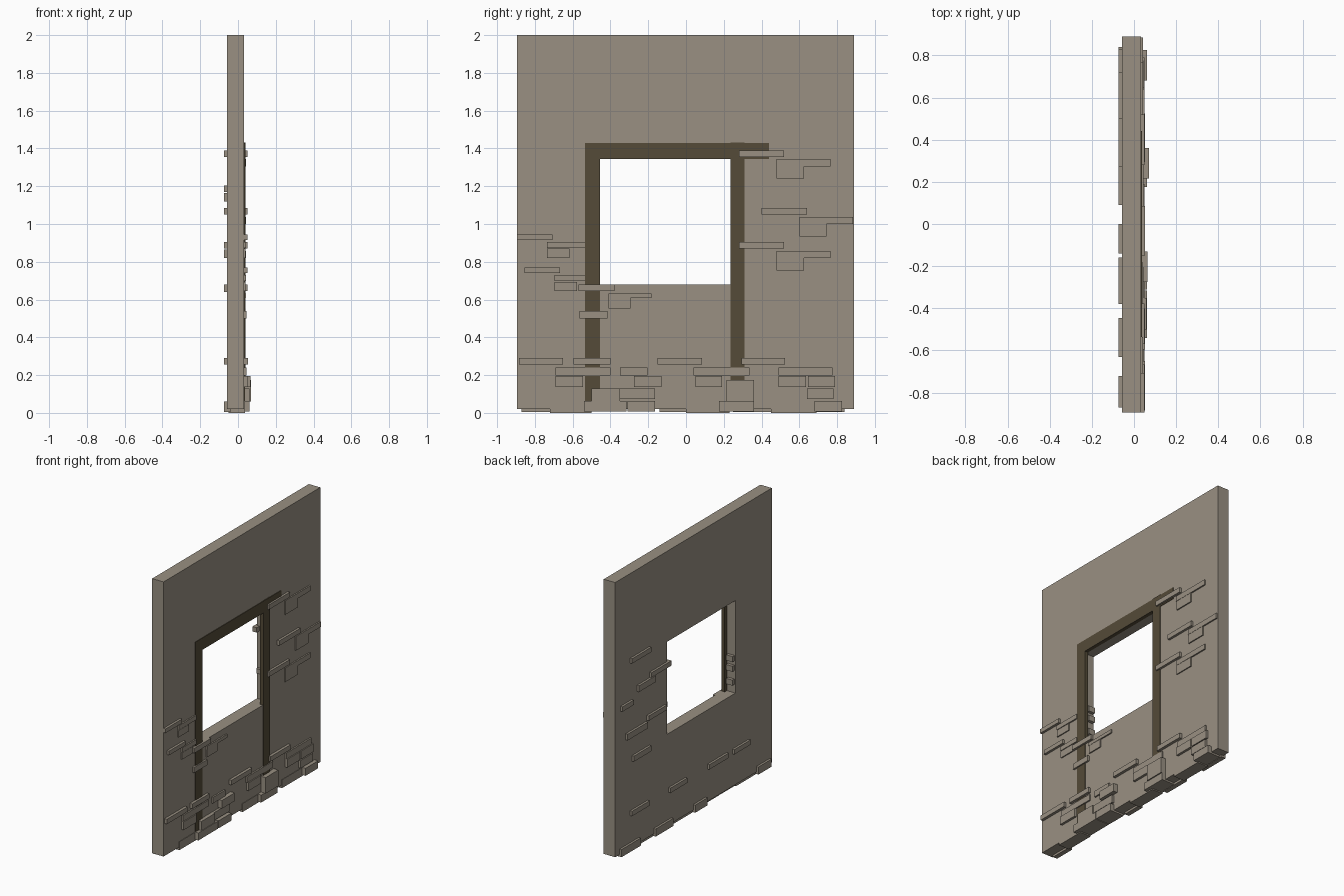
import bpy, bmesh


def material(name, rgb):
    m = bpy.data.materials.new(name)
    m.diffuse_color = (*rgb, 1)
    return m


PLASTER = material("warm grey plaster", (0.32, 0.28, 0.225))
WOOD = material("dark brown wood", (0.089, 0.07, 0.04))


def finish(name, bm, mat):
    bmesh.ops.recalc_face_normals(bm, faces=bm.faces)
    me = bpy.data.meshes.new(name)
    bm.to_mesh(me)
    bm.free()
    me.materials.append(mat)
    ob = bpy.data.objects.new(name, me)
    bpy.context.collection.objects.link(ob)


def add_box(bm, x0, x1, y0, y1, z0, z1):
    vs = bmesh.ops.create_cube(bm, size=1)["verts"]
    for v in vs:
        v.co = (x1 if v.co.x > 0 else x0,
                y1 if v.co.y > 0 else y0,
                z1 if v.co.z > 0 else z0)


# Wall: rectangular ring profile extruded through its thickness
bm = bmesh.new()


def rect(y0, y1, z0, z1):
    return [bm.verts.new((-0.058, y, z))
            for y, z in ((y0, z0), (y1, z0), (y1, z1), (y0, z1))]


outer = rect(-0.895, 0.89, 0.02, 2.0)
inner = rect(-0.48, 0.30, 0.68, 1.347)
ring = [bm.faces.new((outer[i], outer[(i + 1) % 4], inner[(i + 1) % 4], inner[i]))
        for i in range(4)]
ext = bmesh.ops.extrude_face_region(bm, geom=ring, use_keep_orig=True)
for v in ext["geom"]:
    if isinstance(v, bmesh.types.BMVert):
        v.co.x = 0.033
finish("wall", bm, PLASTER)

# Timber frame: lintel and two posts
for name, y0, y1, z0, z1, x1 in (
        ("lintel", -0.535, 0.44, 1.345, 1.43, 0.037),
        ("left_post", -0.535, -0.455, 0.04, 1.345, 0.037),
        ("right_post", 0.235, 0.31, 0.06, 1.432, 0.039)):
    bm = bmesh.new()
    add_box(bm, 0.01, x1, y0, y1, z0, z1)
    finish(name, bm, WOOD)


# Exposed stones in stepped clusters of three on the face
def cluster(bm, y, z, w=1.0, x=0.05):
    add_box(bm, -0.05, x, y, y + 0.24 * w, z, z + 0.035)
    add_box(bm, -0.05, x - 0.007, y + 0.2 * w, y + 0.485 * w, z - 0.05 * w ** 1.5, z - 0.012)
    add_box(bm, -0.05, x - 0.009, y + 0.2 * w, y + 0.345 * w, z - 0.115 * w, z - 0.05 * w ** 1.5)


bm = bmesh.new()
for y, z in ((0.28, 1.355), (0.40, 1.05), (0.28, 0.87)):
    cluster(bm, y, z)
cluster(bm, -0.57, 0.645, 0.8)
for y, z, d in ((-0.895, 0.915, 0.0), (-0.855, 0.74, 0.0)):
    add_box(bm, -0.05, 0.05, y, y + 0.188, z, z + 0.03)
    y2 = y + 0.16
    add_box(bm, -0.05, 0.043, y2, -0.535, z - 0.043, z - 0.01)
    add_box(bm, -0.05, 0.041, y2, y2 + 0.118, z - 0.095, z - 0.046)
add_box(bm, -0.05, 0.046, -0.565, -0.415, 0.50, 0.54)
for z in (0.91, 0.84, 0.74):
    add_box(bm, -0.05, 0.0, -0.55, -0.457, z, z + 0.04)
finish("upper_stones", bm, PLASTER)

# Lower courses, given as (y0, y1) spans per row
bm = bmesh.new()
rows = (
    (0.255, 0.29, 0.053, ((-0.885, -0.65), (-0.595, -0.40), (-0.15, 0.085), (0.295, 0.525))),
    (0.197, 0.24, 0.044, ((-0.69, -0.40), (-0.35, -0.205), (0.04, 0.335), (0.49, 0.775))),
    (0.137, 0.196, 0.05, ((-0.69, -0.545), (0.05, 0.19), (0.49, 0.635), (0.645, 0.79))),
    (0.137, 0.196, 0.065, ((-0.275, -0.13),)),
    (0.074, 0.13, 0.05, ((-0.35, -0.165), (0.64, 0.78))),
    (0.064, 0.13, 0.06, ((-0.50, -0.35),)),
    (0.06, 0.175, 0.07, ((0.215, 0.36),)),
    (0.008, 0.062, 0.062, ((-0.54, -0.315), (-0.31, -0.165), (0.175, 0.36), (0.68, 0.825))),
    (0.0, 0.06, 0.036, ((-0.72, -0.5), (0.0, 0.23), (0.45, 0.69))),
)
for z0, z1, x1, spans in rows:
    for y0, y1 in spans:
        add_box(bm, -0.05, x1, y0, y1, z0, z1)
finish("lower_stones", bm, PLASTER)

# Stones on the rear face
bm = bmesh.new()
for y0, y1, z0, z1 in (
        (0.50, 0.72, 1.355, 1.39), (0.27, 0.50, 1.17, 1.205), (0.45, 0.64, 1.12, 1.165),
        (0.70, 0.83, 1.05, 1.085), (0.32, 0.53, 0.87, 0.905), (0.54, 0.77, 0.82, 0.865),
        (0.50, 0.70, 0.64, 0.68)):
    add_box(bm, -0.074, -0.04, y0, y1, z0, z1)
for z0, z1, spans in (
        (0.255, 0.29, ((-0.63, -0.445), (-0.38, -0.16), (0.09, 0.28), (0.52, 0.72))),
        (0.005, 0.06, ((-0.87, -0.72), (-0.14, 0.0), (0.25, 0.45), (0.62, 0.84)))):
    for y0, y1 in spans:
        add_box(bm, -0.074, -0.04, y0, y1, z0, z1)
finish("rear_stones", bm, PLASTER)
